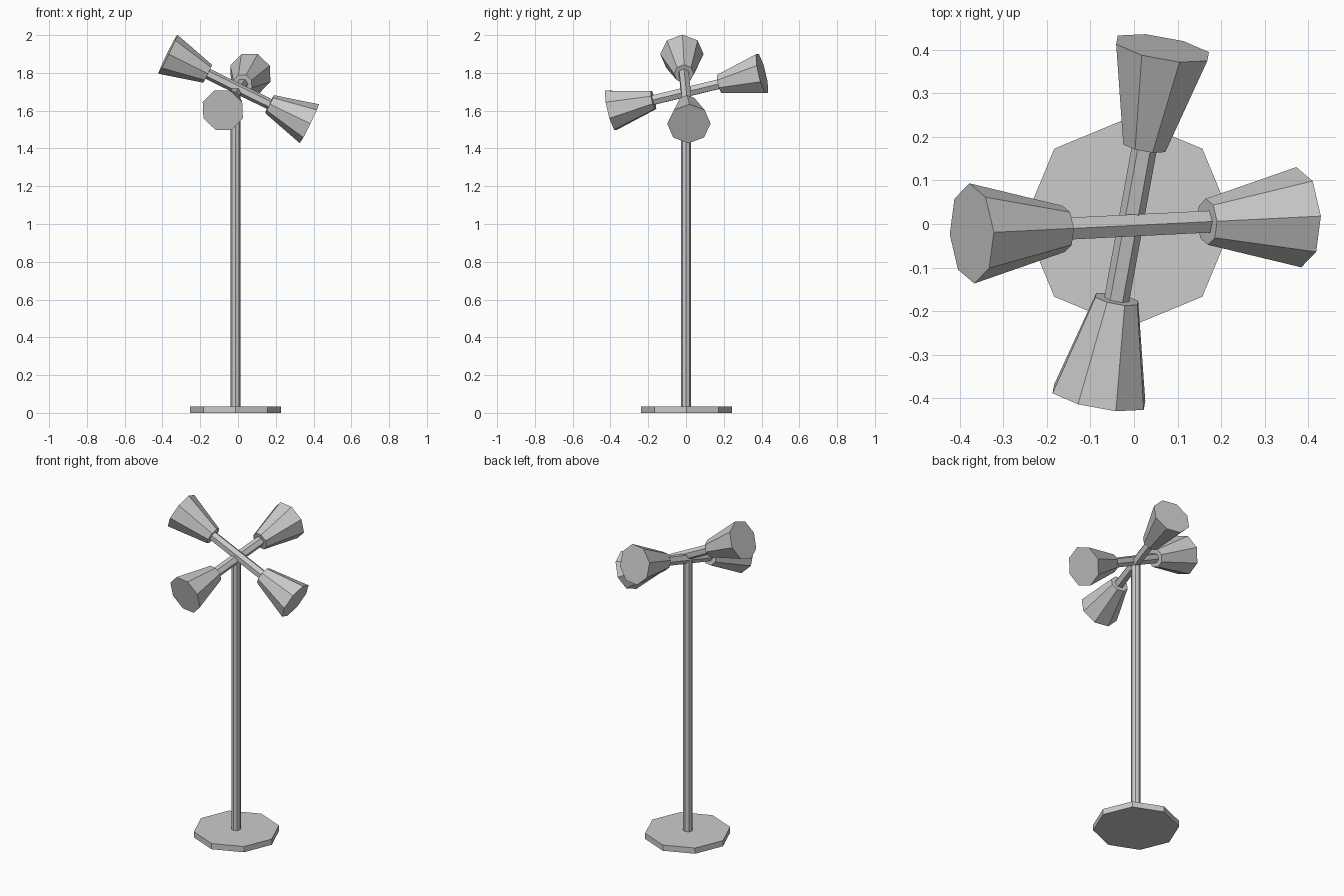
import bpy, bmesh
from math import radians
from mathutils import Vector, Matrix

if "Cube" in bpy.data.objects:
    bpy.data.objects.remove(bpy.data.objects["Cube"])


def frustum(name, start, end, r1, r2, sides, spin=0):
    """Flat-faced tapered prism between two points; spin turns its cross-section."""
    start, end = Vector(start), Vector(end)
    d = (end - start).normalized()
    side = d.cross(Vector((0, 0, 1)))
    side = side.normalized() if side.length > 1e-4 else Vector((1, 0, 0))
    up = d.cross(side)
    rot = Matrix((side, up, d)).transposed().to_4x4()
    m = Matrix.Translation((start + end) / 2) @ rot @ Matrix.Rotation(radians(spin), 4, 'Z')
    bm = bmesh.new()
    bmesh.ops.create_cone(bm, cap_ends=True, segments=sides, radius1=r1, radius2=r2,
                          depth=(end - start).length, matrix=m)
    # align so spin 0 puts a corner on the side axis
    mesh = bpy.data.meshes.new(name)
    bm.to_mesh(mesh)
    bm.free()
    ob = bpy.data.objects.new(name, mesh)
    bpy.context.collection.objects.link(ob)
    return ob


# base and pole
CX, CY = -0.013, 0.003
frustum("base", (CX, CY, 0), (CX, CY, 0.035), 0.24, 0.24, 8)
frustum("pole", (CX, 0, 0.03), (CX, 0, 1.70), 0.027, 0.027, 8)

# crossed arms: name, centre, direction, rod spin, shade spin
arms = [
    ("side", (0.003, -0.003, 1.715), (0.747, 0.037, -0.367), 0, 0),
    ("depth", (-0.0075, 0.003, 1.699), (0.147, 0.806, 0.195), 30, 22.5),
]
for name, centre, direction, rod_spin, shade_spin in arms:
    c, d = Vector(centre), Vector(direction).normalized()
    frustum(name + "_arm", c - d * 0.2, c + d * 0.2, 0.029, 0.029, 6, rod_spin)
    # one lamp shade at each end of the arm
    for s, end in ((1, "a"), (-1, "b")):
        frustum(f"{name}_shade_{end}", c + d * s * 0.183, c + d * s * 0.418,
                0.053, 0.115, 8, shade_spin)
